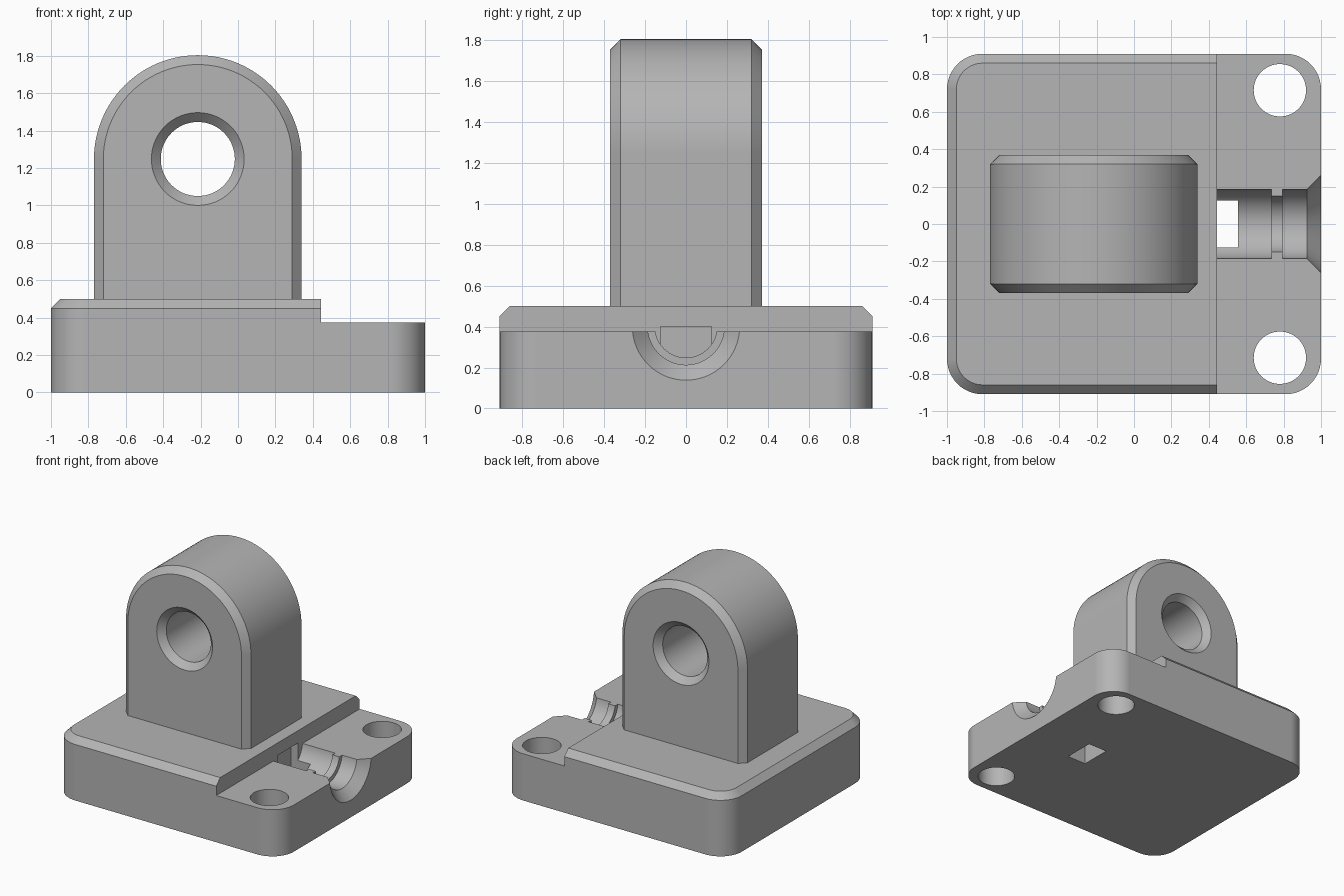
import bpy, bmesh
from math import sin, cos, pi, radians
from mathutils import Vector

default = bpy.data.objects.get("Cube")
if default:
    bpy.data.objects.remove(default, do_unlink=True)

grey = bpy.data.materials.new("plain grey")
grey.use_nodes = True
colour = (0.46, 0.46, 0.46, 1)
grey.diffuse_color = colour
grey.node_tree.nodes["Principled BSDF"].inputs["Base Color"].default_value = colour


def make_object(name, bm):
    bmesh.ops.recalc_face_normals(bm, faces=bm.faces)
    mesh = bpy.data.meshes.new(name)
    bm.to_mesh(mesh)
    bm.free()
    mesh.materials.append(grey)
    obj = bpy.data.objects.new(name, mesh)
    bpy.context.collection.objects.link(obj)
    return obj


def loft(name, rings):
    """Closed solid through rings with equal point counts."""
    bm = bmesh.new()
    loops = [[bm.verts.new(p) for p in ring] for ring in rings]
    n = len(loops[0])
    for a, b in zip(loops, loops[1:]):
        for i in range(n):
            j = (i + 1) % n
            bm.faces.new((a[i], a[j], b[j], b[i]))
    bm.faces.new(loops[0])
    bm.faces.new(loops[-1])
    return make_object(name, bm)


def turned(name, axis, centre, stations, n=64):
    """Solid of revolution; stations are (position along axis, radius)."""
    rings = []
    for pos, r in stations:
        ring = []
        for i in range(n):
            p = Vector(centre)
            p[axis] = pos
            p[(axis + 1) % 3] += r * cos(2 * pi * i / n)
            p[(axis + 2) % 3] += r * sin(2 * pi * i / n)
            ring.append(p)
        rings.append(ring)
    return loft(name, rings)


def box(name, low, high):
    return loft(name, [[(low[0], low[1], z), (high[0], low[1], z),
                        (high[0], high[1], z), (low[0], high[1], z)]
                       for z in (low[2], high[2])])


def combine(target, tool, operation):
    mod = target.modifiers.new(operation.title(), "BOOLEAN")
    mod.operation, mod.object, mod.solver = operation, tool, "EXACT"
    bpy.context.view_layer.objects.active = target
    bpy.ops.object.modifier_apply(modifier=mod.name)
    bpy.data.objects.remove(tool, do_unlink=True)


def rounded_rectangle(hx, hy, r, z, n=12):
    points = []
    for k, (sx, sy) in enumerate([(1, 1), (-1, 1), (-1, -1), (1, -1)]):
        for i in range(n + 1):
            a = pi / 2 * (k + i / n)
            points.append((sx * (hx - r) + r * cos(a), sy * (hy - r) + r * sin(a), z))
    return points


def arch(y, inset, n=48):
    r = 0.555 - inset
    points = [(r * cos(pi * i / n) - 0.215, y, 1.248 + r * sin(pi * i / n))
              for i in range(n + 1)]
    return points + [(-0.215 - r, y, 0.45), (-0.215 + r, y, 0.45)]


# Base block with rounded corners and a chamfered top edge
chamfer = 0.05
base = loft("mounting_block", [
    rounded_rectangle(1, 0.91, 0.19, 0),
    rounded_rectangle(1, 0.91, 0.19, 0.5 - chamfer),
    rounded_rectangle(1 - chamfer, 0.91 - chamfer, 0.19 - chamfer, 0.5)])

# Lowered ledge on the left
combine(base, box("ledge_cutter", (0.444, -1.2, 0.375), (1.2, 1.2, 0.8)), "DIFFERENCE")

# Screw holes through the ledge
for y in (-0.715, 0.715):
    combine(base, turned("screw_hole_cutter", 2, (0.78, y, 0),
                         [(-0.2, 0.14), (0.7, 0.14)]), "DIFFERENCE")

# Flared cable channel with a narrow rib
combine(base, turned("channel_cutter", 0, (0, 0, 0.4),
                     [(0.444, 0.187), (0.735, 0.187), (0.735, 0.152), (0.795, 0.152),
                      (0.795, 0.187), (0.925, 0.187), (1.05, 0.312)]), "DIFFERENCE")

# Square passage through the floor, reaching under the raised part
combine(base, box("passage_cutter", (0.385, -0.125, -0.2), (0.555, 0.125, 0.4)), "DIFFERENCE")

# Upright arched lug with chamfered faces and a chamfered bore
lug = loft("arched_lug", [arch(-0.37, chamfer), arch(-0.37 + chamfer, 0),
                          arch(0.37 - chamfer, 0), arch(0.37, chamfer)])
combine(lug, turned("bore_cutter", 1, (-0.215, 0, 1.248),
                    [(-0.42, 0.298), (-0.32, 0.198), (0.32, 0.198), (0.42, 0.298)]),
        "DIFFERENCE")
combine(base, lug, "UNION")

# Smooth curved walls, crisp edges
bpy.ops.object.select_all(action="DESELECT")
base.select_set(True)
bpy.context.view_layer.objects.active = base
bpy.ops.object.shade_smooth_by_angle(angle=radians(25))
weighted = base.modifiers.new("Even shading", "WEIGHTED_NORMAL")
weighted.keep_sharp = True
